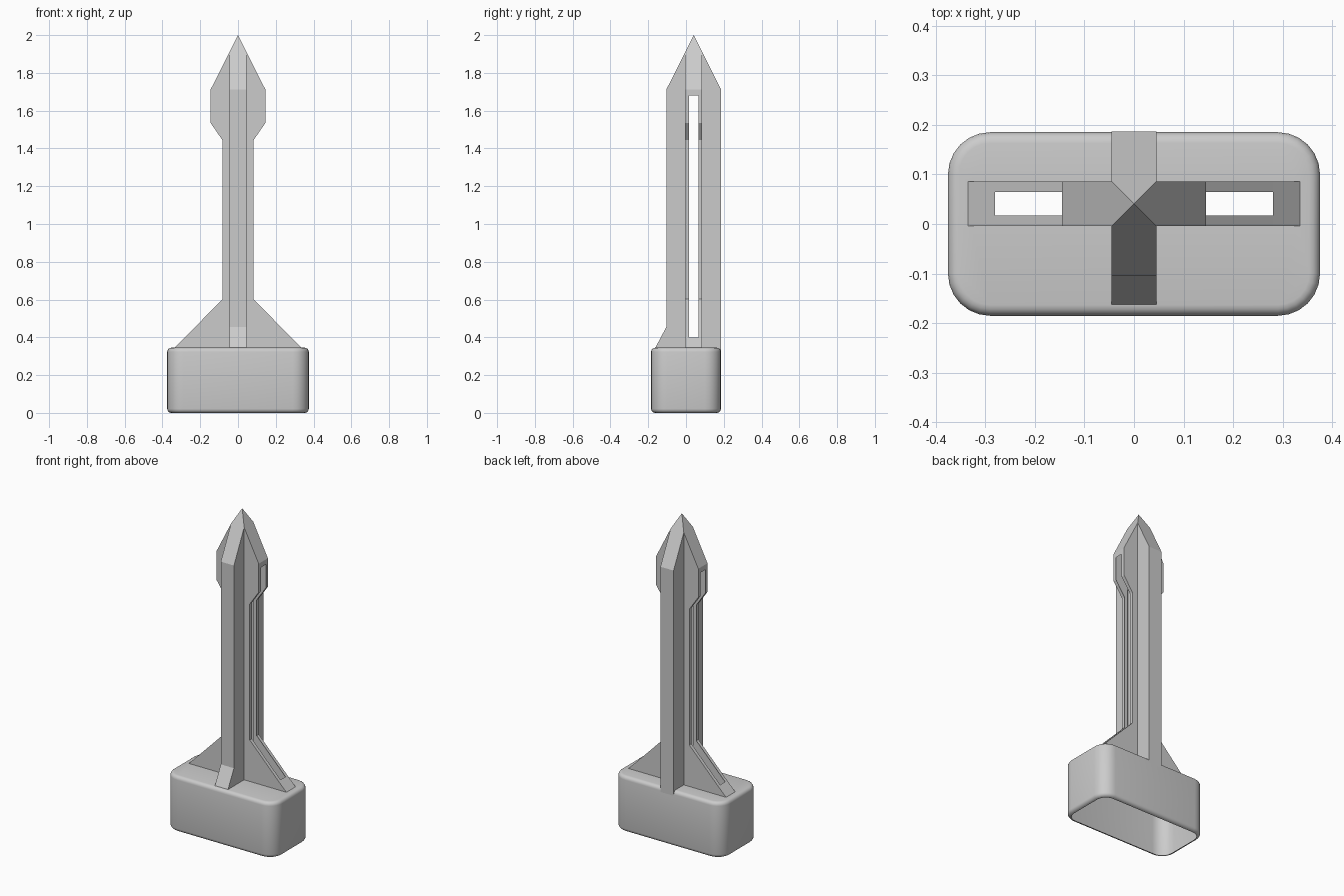
import bpy, bmesh, math
from mathutils import Matrix, Vector

cube = bpy.data.objects.get("Cube")
if cube:
    bpy.data.objects.remove(cube, do_unlink=True)

grey = bpy.data.materials.new("plain grey")
grey.use_nodes = True
colour = (0.6, 0.6, 0.6, 1)
grey.diffuse_color = colour
grey.node_tree.nodes["Principled BSDF"].inputs["Base Color"].default_value = colour


def make_object(name, bm):
    bmesh.ops.remove_doubles(bm, verts=bm.verts[:], dist=0.0005)
    bmesh.ops.recalc_face_normals(bm, faces=bm.faces[:])
    mesh = bpy.data.meshes.new(name)
    bm.to_mesh(mesh)
    bm.free()
    mesh.materials.append(grey)
    obj = bpy.data.objects.new(name, mesh)
    bpy.context.collection.objects.link(obj)
    return obj


# Base: hollow rounded box, open underneath, with an opening below the fins
HX, HY, R, TOP = 0.375, 0.185, 0.085, 0.345
BEVEL = 0.022


def rounded_ring(bm, inset, z, steps=6):
    ring = []
    r = R - inset
    for quarter, (sx, sy) in enumerate([(1, 1), (-1, 1), (-1, -1), (1, -1)]):
        for i in range(steps + 1):
            a = (quarter + i / steps) * math.pi / 2
            ring.append(bm.verts.new((sx * (HX - R) + r * math.cos(a),
                                      sy * (HY - R) + r * math.sin(a), z)))
    return ring


bm = bmesh.new()
steps = 4
arc = [(BEVEL * (1 - math.sin(a)), BEVEL * (1 - math.cos(a)))
       for a in [i * math.pi / 2 / steps for i in range(steps + 1)]]
levels = arc + [(inset, TOP - z) for inset, z in reversed(arc)]
rings = [rounded_ring(bm, *level) for level in levels]
for low, high in zip(rings, rings[1:]):
    for i in range(len(low)):
        j = (i + 1) % len(low)
        bm.faces.new((low[i], low[j], high[j], high[i]))

CY, W = 0.041, 0.045          # tower centre and half thickness of a fin
hole = [bm.verts.new((x, CY + y, TOP)) for x, y in
        [(-0.33, -0.04), (0.33, -0.04), (0.33, 0.04), (-0.33, 0.04)]]
rim = [bm.edges.new((hole[i], hole[(i + 1) % 4])) for i in range(4)]
outer = [bm.edges.get((rings[-1][i - 1], rings[-1][i])) for i in range(len(rings[-1]))]
bmesh.ops.triangle_fill(bm, edges=rim + outer, use_beauty=True, normal=(0, 0, 1))
base = make_object("base", bm)
bpy.ops.object.select_all(action='DESELECT')
base.select_set(True)
bpy.context.view_layer.objects.active = base
bpy.ops.object.shade_smooth_by_angle(angle=math.radians(40))

# Tower: four hollow fins in a cross under a pyramid point
SLOT = 0.024
TIP, SHOULDER, REACH = 2.0, 1.712, 0.145
NECK = TIP - W * (TIP - SHOULDER) / REACH


def fin(bm, angle, profile, slot=None):
    """Profile is (distance out, height) upwards; slot is its open segment range."""
    turn = Matrix.Translation((0, CY, 0)) @ Matrix.Rotation(math.radians(angle), 4, 'Z')

    def face(points):
        bm.faces.new([bm.verts.new(turn @ Vector(p)) for p in points])

    def strip(a, b, y0, y1):
        face([(a[0], y0, a[1]), (a[0], y1, a[1]), (b[0], y1, b[1]), (b[0], y0, b[1])])

    # outer edge of the fin, with its slot left open
    for i, (a, b) in enumerate(zip(profile, profile[1:])):
        if slot:
            strip(a, b, -W, -SLOT)
            strip(a, b, SLOT, W)
            if i not in slot:
                strip(a, b, -SLOT, SLOT)
        else:
            strip(a, b, -W, W)
    # sloping roof and point
    strip(profile[-1], (W, NECK), -W, W)
    face([(W, -W, NECK), (W, W, NECK), (0, 0, TIP)])
    # broad sides
    for y in (-W, W):
        face([(W, y, profile[0][1])] + [(d, y, z) for d, z in profile] + [(W, y, NECK)])


bm = bmesh.new()
side = [(0.338, 0.342), (0.28, 0.4), (0.083, 0.602), (0.083, 1.445),
        (REACH, 1.535), (REACH, 1.68), (REACH, SHOULDER)]
for angle in (0, 180):
    fin(bm, angle, side, slot=range(1, 5))
fin(bm, -90, [(0.206, 0.34), (REACH, 0.455), (REACH, SHOULDER)])
fin(bm, 90, [(REACH, 0.315), (REACH, SHOULDER)])
make_object("finned_tower", bm)
